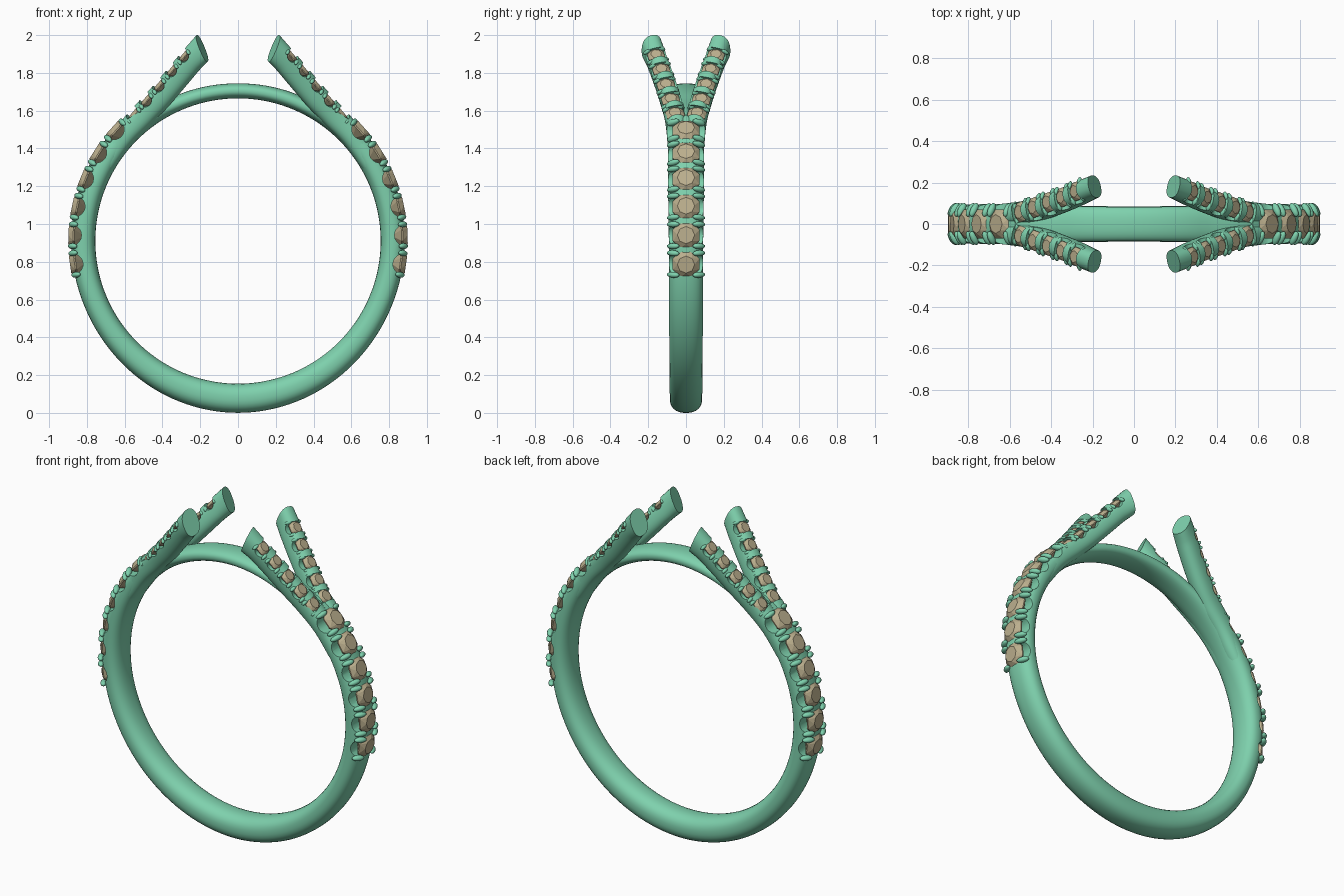
import bpy, bmesh, math
from mathutils import Vector, Matrix

if "Cube" in bpy.data.objects:
    bpy.data.objects.remove(bpy.data.objects["Cube"])

def material(name, rgb):
    m = bpy.data.materials.new(name)
    m.diffuse_color = (*rgb, 1)
    m.use_nodes = True
    m.node_tree.nodes["Principled BSDF"].inputs["Base Color"].default_value = m.diffuse_color
    return m

METAL = material("metal", (0.21, 0.64, 0.42))
GEM = material("stone", (0.50, 0.43, 0.27))
CZ, RIN = 0.91, 0.755          # finger hole centre height and radius

def finish(bm, name, mat):
    bmesh.ops.recalc_face_normals(bm, faces=bm.faces)
    me = bpy.data.meshes.new(name)
    bm.to_mesh(me)
    bm.free()
    ob = bpy.data.objects.new(name, me)
    bpy.context.collection.objects.link(ob)
    me.materials.append(mat)
    return ob

def sweep(name, sections, closed, seg=28):
    """Loft superelliptic sections (centre, thickness vector, width vector)."""
    bm = bmesh.new()
    rings = []
    for c, n, b in sections:
        ring = []
        for i in range(seg):
            a = 2 * math.pi * (i + 0.5) / seg
            p, q = [math.copysign(abs(v) ** 0.85, v) for v in (math.cos(a), math.sin(a))]
            ring.append(bm.verts.new(c + n * p + b * q))
        rings.append(ring)
    for k in range(len(rings) if closed else len(rings) - 1):
        r, s = rings[k], rings[(k + 1) % len(rings)]
        for i in range(seg):
            j = (i + 1) % seg
            bm.faces.new((r[i], r[j], s[j], s[i]))
    if not closed:
        bm.faces.new(rings[0])
        bm.faces.new(rings[-1][::-1])
    return finish(bm, name, METAL)

def lerp_table(x, table):
    for (x0, *a), (x1, *b) in zip(table, table[1:]):
        if x <= x1:
            t = (x - x0) / (x1 - x0)
            t = t * t * (3 - 2 * t)
            return [u + (v - u) * t for u, v in zip(a, b)]
    return table[-1][1:]

def mirror(ob, y):
    m = ob.modifiers.new("mirror", 'MIRROR')
    m.use_axis = (True, y, False)
    m.use_mirror_merge = False

def bake(ob, angle=40):
    bpy.ops.object.select_all(action='DESELECT')
    ob.select_set(True)
    bpy.context.view_layer.objects.active = ob
    bpy.ops.object.convert(target='MESH')
    if angle:
        bpy.ops.object.shade_smooth_by_angle(angle=math.radians(angle))

# Seats: (position, normal, tangent, stone radius, band half width)
Y = Vector((0, 1, 0))
def radial(deg):
    a = math.radians(deg)
    return Vector((math.cos(a), 0, math.sin(a)))

big = [(Vector((0, 0, CZ)) + radial(d) * 0.872, radial(d), radial(d + 90), 0.076, 0.092)
       for d in range(-8, 43, 10)]
pts = [Vector(p) for p in ((.548, .058, 1.585), (.483, .081, 1.66), (.415, .106, 1.738),
                           (.348, .13, 1.818), (.283, .158, 1.895))]
small = []
for i, p in enumerate(pts):
    t = (pts[min(i + 1, 4)] - pts[max(i - 1, 0)]).normalized()
    n = Y.cross(t)
    n = (n if n.x > 0 else -n).normalized()
    small.append((p - n * 0.006, n, t, 0.053 - 0.0012 * i, 0.055))

def frame(p, n, t):
    m = Matrix((t, n.cross(t), n)).transposed().to_4x4()
    m.translation = p
    return m

def stones(name, seats, y):
    bm = bmesh.new()
    for p, n, t, r, _ in seats:
        m = frame(p, n, t)
        levels = [(0.12, -0.7), (1, -0.08), (1, 0.02), (0.6, 0.34)]
        rings = []
        for k, (s, h) in enumerate(levels):
            off = 0 if k == 3 else 0.5
            rings.append([bm.verts.new(m @ Vector((s * r * math.cos((i + off) * math.pi / 4),
                          s * r * math.sin((i + off) * math.pi / 4), h * r))) for i in range(8)])
        for k in range(2):
            for i in range(8):
                j = (i + 1) % 8
                bm.faces.new((rings[k][i], rings[k][j], rings[k + 1][j], rings[k + 1][i]))
        g, top = rings[2], rings[3]
        for i in range(8):
            j = (i + 1) % 8
            bm.faces.new((g[i], top[j], top[i]))
            bm.faces.new((g[i], g[j], top[j]))
        bm.faces.new(top)
        bm.faces.new(rings[0][::-1])
    ob = finish(bm, name, GEM)
    mirror(ob, y)
    bake(ob, 0)

def prongs(name, seats, y):
    bm = bmesh.new()
    for p, n, t, r, w in seats:
        for side in (-1, 1):
            for end in (-1, 1):
                b = n.cross(t) * side
                d = (b * 0.86 - n * 0.5).normalized()
                c = p + t * end * r * 0.76 + b * w * 0.74 + n * r * 0.03
                m = frame(c, d, t.cross(d).cross(d).normalized())
                m = m @ Matrix.Diagonal((r * 0.21, r * 0.24, w * 0.4, 1))
                bmesh.ops.create_uvsphere(bm, u_segments=12, v_segments=8, radius=1, matrix=m)
    ob = finish(bm, name, METAL)
    mirror(ob, y)
    bake(ob, 60)

def cutter(name, seats, y):
    bm = bmesh.new()
    for p, n, t, r, w in seats:
        m = frame(p + n * 0.012, n, t) @ Matrix.Rotation(math.pi / 2, 4, 'X')
        depth = min(w * 2.5, 2 * p.y - 0.02) if y else w * 2.5
        bmesh.ops.create_cone(bm, cap_ends=True, segments=20, radius1=r * 0.72,
                              radius2=r * 0.72, depth=depth, matrix=m)
    ob = finish(bm, name, METAL)
    mirror(ob, y)
    bake(ob, 0)
    ob.hide_render = True
    return ob

cutters = [cutter("big_seat_cutter", big, False), cutter("small_seat_cutter", small, True)]

def cut(ob):
    """Notch the seats, keeping only a boolean that leaves the body intact."""
    for c in cutters:
        for solver in ('MANIFOLD', 'EXACT', 'FLOAT'):
            m = ob.modifiers.new("seats", 'BOOLEAN')
            m.object, m.operation, m.solver = c, 'DIFFERENCE', solver
            dg = bpy.context.evaluated_depsgraph_get()
            dg.update()
            me = ob.evaluated_get(dg).data
            if len(me.polygons) > 0.5 * len(ob.data.polygons):
                break
            ob.modifiers.remove(m)

# Full band: thick at the base, thin bridge at the top
table = [(-90, .155, .086), (-15, .128, .09), (30, .13, .096), (47, .125, .098),
         (66, .082, .085), (90, .08, .083)]
sections = []
for k in range(144):
    d = k * 2.5
    e = math.degrees(math.asin(max(-1, min(1, math.sin(math.radians(d))))))
    th, w = lerp_table(e, table)
    sections.append((Vector((0, 0, CZ)) + radial(d) * (RIN + th / 2), radial(d) * th / 2, Y * w))
band = sweep("band", sections, True)
cut(band)
bake(band)

# Split shoulder arms rising past the bridge
path = [(.70, .035, 1.32), (.612, .044, 1.458), (.513, .058, 1.567), (.42, .085, 1.665),
        (.335, .117, 1.763), (.255, .152, 1.858), (.19, .181, 1.93)]
path = [Vector(p) for p in path]
half = [.05, .06, .066, .067, .067, .067, .067]
ext = [2 * path[0] - path[1]] + path + [2 * path[-1] - path[-2]]
sections = []
for i in range(6):
    a, b, c, d = ext[i:i + 4]
    for k in range(6 if i < 5 else 7):
        u = k / 6
        p = (2 * b + (c - a) * u + (2 * a - 5 * b + 4 * c - d) * u ** 2
             + (3 * b - a - 3 * c + d) * u ** 3) / 2
        t = ((c - a) * (1 - u) + (d - b) * u).normalized()
        n = t.cross(Y).normalized()
        n = n if n.x > 0 else -n
        h = half[i] + (half[i + 1] - half[i]) * u
        nv = n * h
        if i == 5:             # slanted end cut
            nv = nv.lerp(Vector((.03, 0, .07)), u)
        sections.append((p, nv, n.cross(t).normalized() * 0.056))
arms = sweep("shoulder_arms", sections, False)
cut(arms)
mirror(arms, True)
bake(arms)

# Set stones and their holding beads
stones("band_stones", big, False)
stones("arm_stones", small, True)
prongs("band_prongs", big, False)
prongs("arm_prongs", small, True)
for c in cutters:
    c.hide_set(True)
